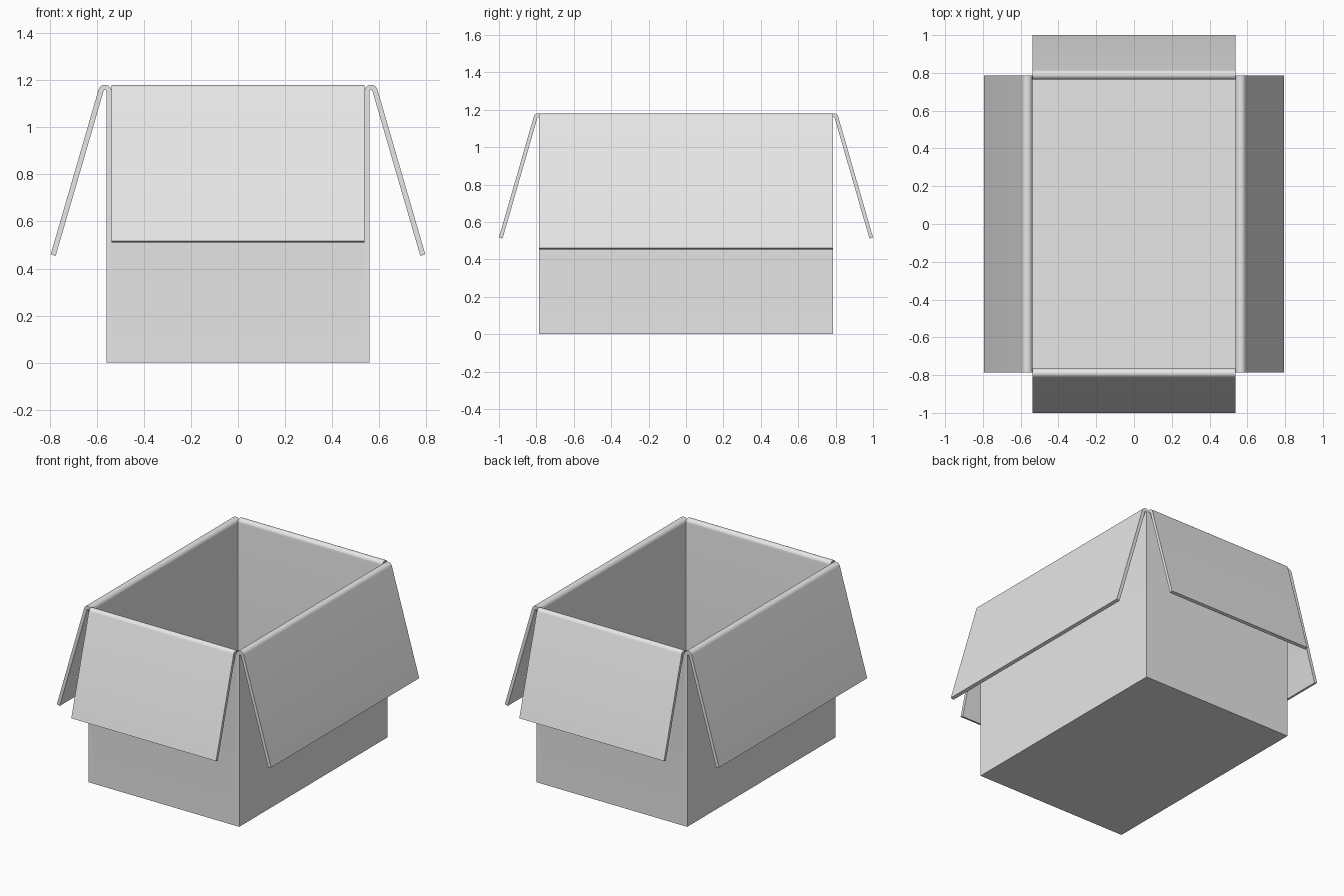
import bpy
import bmesh
from math import cos, sin, atan2, acos, hypot, pi
from mathutils import Matrix

cube = bpy.data.objects.get("Cube")
if cube:
    bpy.data.objects.remove(cube, do_unlink=True)

GREY = (0.8, 0.8, 0.8, 1.0)
card = bpy.data.materials.new("card grey")
card.use_nodes = True
card.diffuse_color = GREY
card.node_tree.nodes["Principled BSDF"].inputs["Base Color"].default_value = GREY

HEIGHT = 1.18
ARC_STEPS = 12


def finish(name, bm):
    bmesh.ops.recalc_face_normals(bm, faces=bm.faces)
    mesh = bpy.data.meshes.new(name)
    bm.to_mesh(mesh)
    bm.free()
    mesh.materials.append(card)
    obj = bpy.data.objects.new(name, mesh)
    bpy.context.collection.objects.link(obj)
    return obj


def folded_profile(outer, thick, gap, tip):
    """Section of a wall that rolls over at the top into a hanging flap."""
    inner, centre, big = outer - thick, outer + gap, thick + gap
    zc = HEIGHT - big
    # angle at which the flap's outer line leaves the roll as a tangent
    dx, dz = tip[0] - centre, tip[1] - zc
    end = atan2(dz, dx) + acos(big / hypot(dx, dz))
    angles = [pi + (end - pi) * i / ARC_STEPS for i in range(ARC_STEPS + 1)]

    def arc(radius, steps):
        return [(centre + radius * cos(a), zc + radius * sin(a)) for a in steps]

    tip_in = (tip[0] - thick * cos(end), tip[1] - thick * sin(end))
    return ([(inner, 0)] + arc(big, angles) + [tip, tip_in]
            + arc(gap, reversed(angles)) + [(outer, 0)])


def wall_with_flap(name, profile, half_width, turn):
    """Extrude the section along the wall, then turn it to its side."""
    bm = bmesh.new()
    face = bm.faces.new([bm.verts.new((u, -half_width, z)) for u, z in profile])
    new = bmesh.ops.extrude_face_region(bm, geom=[face])["geom"]
    bmesh.ops.translate(bm, vec=(0, 2 * half_width, 0),
                        verts=[v for v in new if isinstance(v, bmesh.types.BMVert)])
    bm.transform(Matrix.Rotation(turn, 4, "Z"))
    obj = finish(name, bm)
    bpy.ops.object.select_all(action="DESELECT")
    obj.select_set(True)
    bpy.context.view_layer.objects.active = obj
    bpy.ops.object.shade_smooth_by_angle(angle=pi / 6)


# Long side walls and flaps, then the narrower end walls and flaps between them
side = folded_profile(0.559, 0.022, 0.006, (0.795, 0.46))
end = folded_profile(0.785, 0.02, 0.005, (1.0, 0.517))
wall_with_flap("left_wall_and_flap", side, 0.785, 0)
wall_with_flap("right_wall_and_flap", side, 0.785, pi)
wall_with_flap("back_wall_and_flap", end, 0.537, pi / 2)
wall_with_flap("front_wall_and_flap", end, 0.537, -pi / 2)

# Floor panel inside the walls
bm = bmesh.new()
bmesh.ops.create_cube(bm, size=1, matrix=Matrix.Translation((0, 0, 0.01))
                      @ Matrix.Diagonal((1.074, 1.53, 0.02, 1)))
finish("floor", bm)
